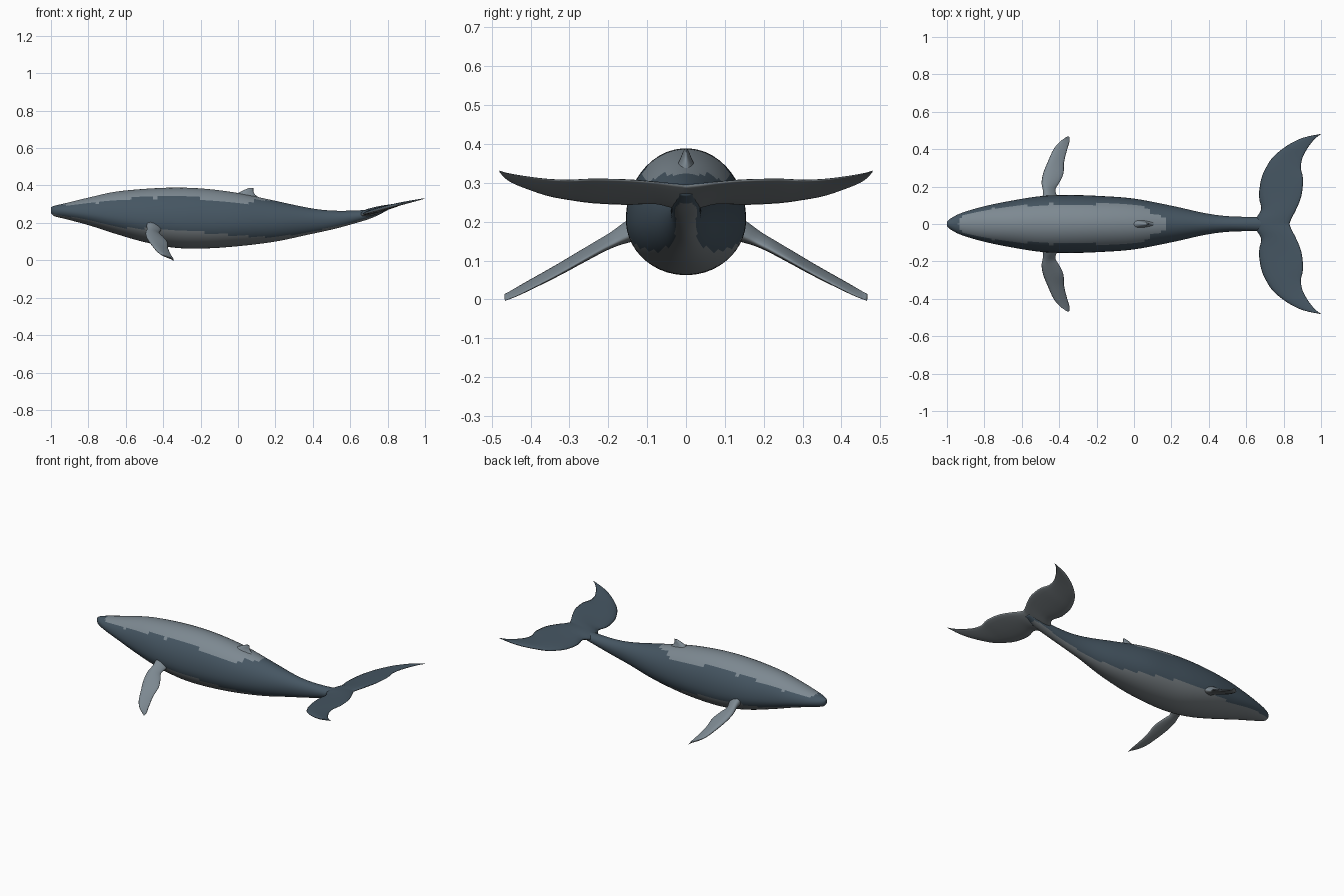
import bpy, bmesh, math
from mathutils import Vector

if "Cube" in bpy.data.objects:
    bpy.data.objects.remove(bpy.data.objects["Cube"])


def material(name, rgb):
    m = bpy.data.materials.new(name)
    m.diffuse_color = (*rgb, 1)
    m.use_nodes = True
    m.node_tree.nodes["Principled BSDF"].inputs["Base Color"].default_value = m.diffuse_color
    return m


SLATE = material("dark slate skin", (0.060, 0.092, 0.122))
PALE = material("pale grey back", (0.205, 0.250, 0.285))
BELLY = material("grey belly", (0.185, 0.210, 0.225))


def lerp(table, x):
    """Linear lookup in a list of (x, value) pairs."""
    if x <= table[0][0]:
        return table[0][1]
    for (a, va), (b, vb) in zip(table, table[1:]):
        if x <= b:
            return va + (vb - va) * (x - a) / (b - a)
    return table[-1][1]


def smooth_rows(rows, steps):
    """Catmull-Rom subdivision of rows of numbers."""
    out = []
    for i in range(len(rows) - 1):
        p0, p1 = rows[max(i - 1, 0)], rows[i]
        p2, p3 = rows[i + 1], rows[min(i + 2, len(rows) - 1)]
        for s in range(steps):
            t = s / steps
            out.append([0.5 * (2 * b + (c - a) * t + (2 * a - 5 * b + 4 * c - d) * t * t
                               + (3 * b - a - 3 * c + d) * t ** 3)
                        for a, b, c, d in zip(p0, p1, p2, p3)])
    return out + [list(rows[-1])]


def loft(name, rings, mats, rule=None, mirror=False, cap_start=True):
    """Skin closed rings of points into one smooth object."""
    bm = bmesh.new()
    loops = [[bm.verts.new(p) for p in ring] for ring in rings]
    n = len(loops[0])
    for a, b in zip(loops, loops[1:]):
        for i in range(n):
            j = (i + 1) % n
            bm.faces.new((a[i], a[j], b[j], b[i]))
    if cap_start:
        bm.faces.new(loops[0])
    bm.faces.new(loops[-1])
    bmesh.ops.recalc_face_normals(bm, faces=bm.faces)
    bm.normal_update()
    for f in bm.faces:
        f.smooth = True
        if rule:
            f.material_index = rule(f.calc_center_median(), f.normal)
    me = bpy.data.meshes.new(name)
    bm.to_mesh(me)
    bm.free()
    for m in mats:
        me.materials.append(m)
    ob = bpy.data.objects.new(name, me)
    bpy.context.collection.objects.link(ob)
    if mirror:
        mod = ob.modifiers.new("Mirror", 'MIRROR')
        mod.use_axis = (False, True, False)
        mod.use_clip = True
    return ob


# Body stations: x, top z, widest z, bottom z, half width
body = [
    (-1.00, 0.283, 0.268, 0.252, 0.012), (-0.98, 0.292, 0.266, 0.235, 0.030),
    (-0.92, 0.306, 0.262, 0.220, 0.060), (-0.80, 0.335, 0.250, 0.188, 0.095),
    (-0.66, 0.366, 0.232, 0.143, 0.124), (-0.50, 0.382, 0.215, 0.097, 0.149),
    (-0.34, 0.389, 0.205, 0.067, 0.155), (-0.18, 0.383, 0.202, 0.063, 0.150),
    (0.00, 0.360, 0.202, 0.075, 0.136), (0.20, 0.318, 0.204, 0.100, 0.098),
    (0.38, 0.280, 0.212, 0.138, 0.058), (0.50, 0.266, 0.218, 0.164, 0.042),
    (0.62, 0.266, 0.232, 0.196, 0.038), (0.72, 0.273, 0.250, 0.228, 0.036),
    (0.80, 0.284, 0.277, 0.268, 0.020)]


def body_ring(x, top, mid, bot, w, n=48):
    pts = []
    for i in range(n):
        a = 2 * math.pi * (i + 0.5) / n
        s = math.sin(a)
        pts.append((x, w * math.cos(a), mid + s * ((top - mid) if s > 0 else (mid - bot))))
    return pts


BACK_EDGE = [(-0.94, 0.0), (-0.92, 0.045), (-0.75, 0.085), (-0.45, 0.108), (-0.1, 0.106),
             (0.05, 0.095), (0.09, 0.06), (0.16, 0.03), (0.17, 0.0)]
BELLY_EDGE = [(-1.0, 0.25), (-0.8, 0.215), (-0.6, 0.175), (-0.4, 0.165), (-0.2, 0.15),
              (0.0, 0.13), (0.2, 0.122), (0.4, 0.154), (0.6, 0.20), (0.8, 0.26)]


def body_colour(c, n):
    if c.z > 0.25 and n.z > 0 and abs(c.y) < lerp(BACK_EDGE, c.x):
        return 1
    return 2 if c.z < lerp(BELLY_EDGE, c.x) else 0


loft("body", [body_ring(*r) for r in smooth_rows(body, 7)], [SLATE, PALE, BELLY], body_colour)


def blade_ring(le, te, thick, up, n=16):
    """Flattened section between leading and trailing edge points."""
    le, te = Vector(le), Vector(te)
    pts = []
    for i in range(n):
        a = 2 * math.pi * i / n
        t = 0.5 - 0.5 * math.cos(a)
        h = math.sin(a) * thick / 2 * (1.15 - 0.6 * t)
        pts.append(le.lerp(te, t) + Vector(up) * h)
    return pts


# Tail flukes: y, leading x, trailing x, thickness
fluke = [(0.0, 0.64, 0.83, 0.046), (0.035, 0.655, 0.845, 0.044), (0.08, 0.68, 0.868, 0.036),
         (0.15, 0.668, 0.895, 0.032), (0.24, 0.680, 0.904, 0.030), (0.30, 0.705, 0.892, 0.027),
         (0.36, 0.745, 0.903, 0.023), (0.42, 0.820, 0.938, 0.018), (0.46, 0.900, 0.972, 0.012),
         (0.48, 0.990, 1.000, 0.004)]


def fluke_z(x):
    return lerp([(0.62, 0.232), (0.70, 0.258), (0.80, 0.286), (0.90, 0.309), (1.0, 0.331)], x)


rings = [blade_ring((l, y, fluke_z(l)), (t, y, fluke_z(t)), h, (-0.2, 0, 0.98))
         for y, l, t, h in smooth_rows(fluke, 3)]
loft("tail_flukes", rings, [SLATE, BELLY], lambda c, n: 0 if n.z > 0 else 1,
     mirror=True, cap_start=False)

# Flippers: y, leading x, trailing x, z, thickness
flipper = [(0.11, -0.500, -0.400, 0.185, 0.075), (0.15, -0.488, -0.412, 0.167, 0.058),
           (0.185, -0.488, -0.420, 0.150, 0.042), (0.22, -0.494, -0.400, 0.132, 0.036),
           (0.27, -0.486, -0.377, 0.104, 0.032), (0.33, -0.462, -0.374, 0.070, 0.028),
           (0.40, -0.430, -0.357, 0.033, 0.022), (0.44, -0.396, -0.345, 0.013, 0.015),
           (0.466, -0.360, -0.345, 0.002, 0.005)]
rings = [blade_ring((l, y, z + 0.012), (t, y, z - 0.006), h, (0, 0.5, 0.86))
         for y, l, t, z, h in smooth_rows(flipper, 3)]
loft("flippers", rings, [PALE, BELLY], lambda c, n: 0 if n.z > 0 else 1, mirror=True)

# Dorsal fin: z, leading x, trailing x, thickness
dorsal = [(0.325, -0.06, 0.13, 0.085), (0.345, -0.03, 0.098, 0.055), (0.362, 0.005, 0.084, 0.034),
          (0.377, 0.035, 0.082, 0.020), (0.387, 0.062, 0.082, 0.008)]
rings = [blade_ring((l, 0, z), (t, 0, z), h, (0, 1, 0)) for z, l, t, h in smooth_rows(dorsal, 3)]
loft("dorsal_fin", rings, [PALE])
